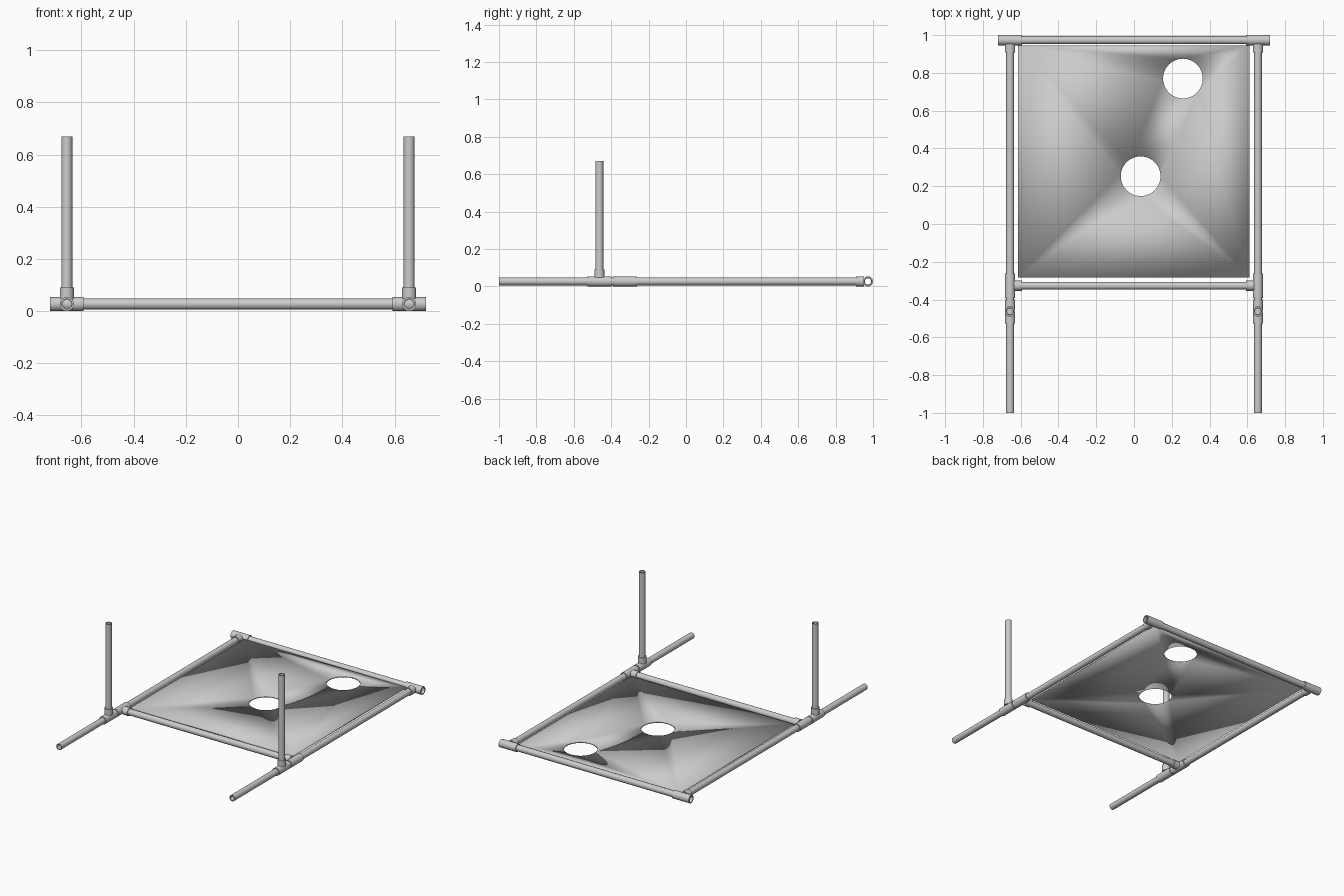
import bpy, bmesh, math
from mathutils import Vector

if "Cube" in bpy.data.objects:
    bpy.data.objects.remove(bpy.data.objects["Cube"])

SEG = 32
PIPE_R, BORE_R = 0.021, 0.016
FIT_R = 0.027
FIT_HALF, FIT_BRANCH = 0.064, 0.064
Z = 0.027                       # height of the pipe axes
SIDE_X, BACK_Y, FRONT_Y, POST_Y = 0.656, 0.973, -0.327, -0.463


def add_tube(bm, p0, p1, ro, ri):
    """Hollow tube between two points."""
    p0, p1 = Vector(p0), Vector(p1)
    rot = (p1 - p0).to_track_quat('Z', 'Y')
    rings = []
    for p, r in ((p0, ro), (p1, ro), (p1, ri), (p0, ri)):
        ring = []
        for i in range(SEG):
            a = 2 * math.pi * i / SEG
            ring.append(bm.verts.new(p + rot @ Vector((r * math.cos(a), r * math.sin(a), 0))))
        rings.append(ring)
    for k in range(4):
        a, b = rings[k], rings[(k + 1) % 4]
        for i in range(SEG):
            j = (i + 1) % SEG
            bm.faces.new((a[i], a[j], b[j], b[i]))


def finish(bm, name, angle=40):
    me = bpy.data.meshes.new(name)
    bmesh.ops.recalc_face_normals(bm, faces=bm.faces[:])
    bm.to_mesh(me)
    bm.free()
    me.shade_smooth()
    if angle:
        me.set_sharp_from_angle(angle=math.radians(angle))
    ob = bpy.data.objects.new(name, me)
    bpy.context.collection.objects.link(ob)
    return ob


def pipe(name, p0, p1):
    bm = bmesh.new()
    add_tube(bm, p0, p1, PIPE_R, BORE_R)
    finish(bm, name)


def tee(name, centre, run, branch):
    c, run, branch = Vector(centre), Vector(run), Vector(branch)
    bm = bmesh.new()
    add_tube(bm, c - run * FIT_HALF, c + run * FIT_HALF, FIT_R, PIPE_R - 0.001)
    add_tube(bm, c + branch * PIPE_R, c + branch * FIT_BRANCH, FIT_R, PIPE_R - 0.001)
    finish(bm, name)


# Cross pipes
pipe("back_pipe", (-0.70, BACK_Y, Z), (0.70, BACK_Y, Z))
pipe("front_pipe", (-SIDE_X + 0.022, FRONT_Y, Z), (SIDE_X - 0.022, FRONT_Y, Z))

# Side pipes, posts and tee fittings, left and right
for side, s in (("left", -1), ("right", 1)):
    x = s * SIDE_X
    pipe(side + "_side_pipe", (x, -1, Z), (x, BACK_Y - 0.022, Z))
    pipe(side + "_post", (x, POST_Y, Z + 0.022), (x, POST_Y, 0.67))
    tee(side + "_back_tee", (x, BACK_Y, Z), (1, 0, 0), (0, -1, 0))
    tee(side + "_front_tee", (x, FRONT_Y, Z), (0, 1, 0), (-s, 0, 0))
    tee(side + "_post_tee", (x, POST_Y, Z), (0, 1, 0), (0, 0, 1))

# Target board: thin square sheet with two round holes, smooth shaded throughout
T = 0.01
bm = bmesh.new()


def loop(points):
    vs = [bm.verts.new((px, py, Z + 0.002 - T / 2)) for px, py in points]
    return [bm.edges.new((vs[i], vs[(i + 1) % len(vs)])) for i in range(len(vs))]


edges = loop([(-0.615, -0.283), (0.612, -0.283), (0.612, 0.945), (-0.615, 0.945)])
for cx, cy in ((0.035, 0.253), (0.259, 0.77)):
    edges += loop([(cx + 0.105 * math.cos(2 * math.pi * i / 48),
                    cy + 0.105 * math.sin(2 * math.pi * i / 48)) for i in range(48)])
bmesh.ops.triangle_fill(bm, edges=edges, use_beauty=True)
bottom = bm.faces[:]
ext = bmesh.ops.extrude_face_region(bm, geom=bottom, use_keep_orig=True)
bmesh.ops.translate(bm, vec=(0, 0, T),
                    verts=[g for g in ext["geom"] if isinstance(g, bmesh.types.BMVert)])
finish(bm, "target_board", angle=None)
